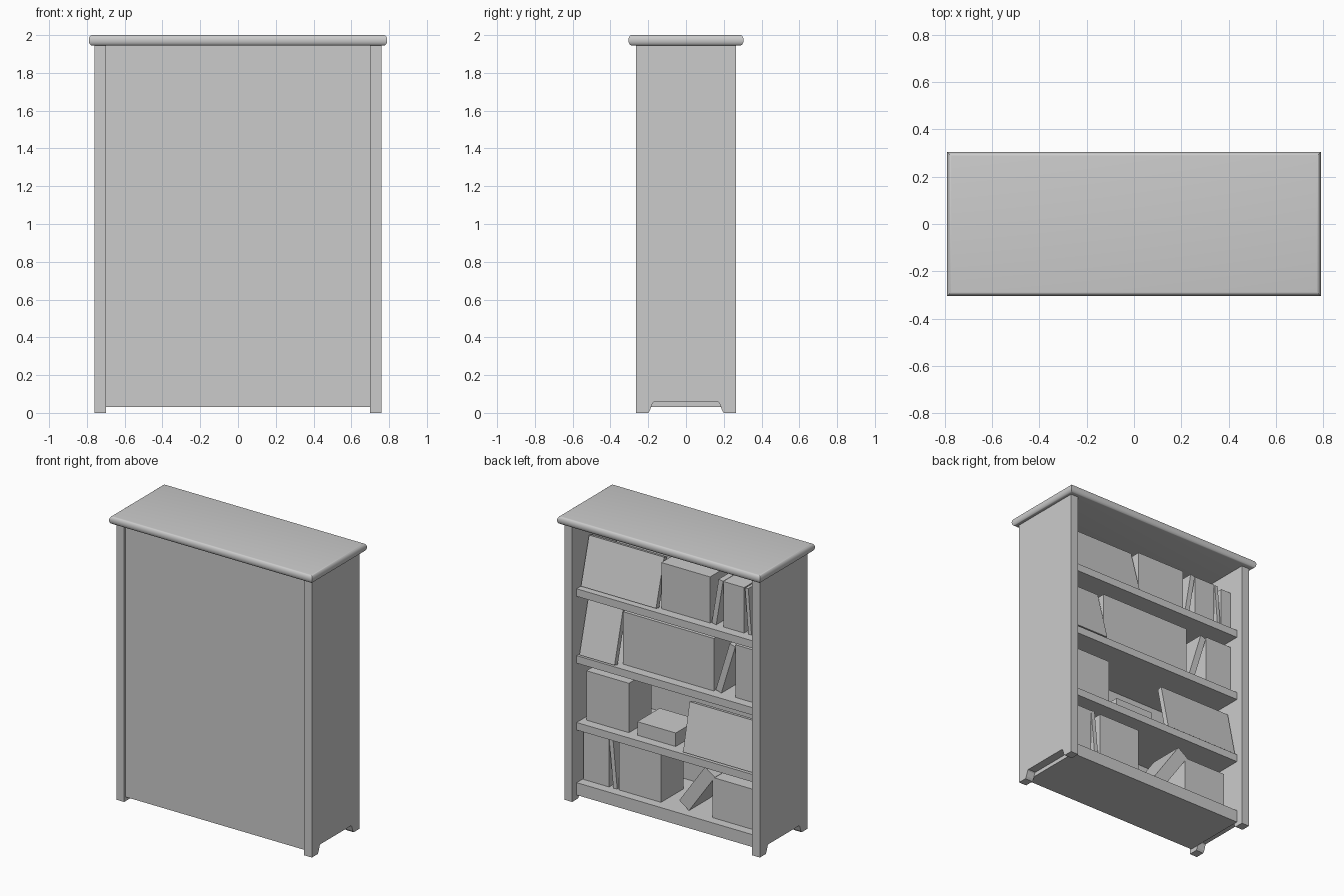
import bpy, bmesh
from math import sin, cos, pi, radians

old = bpy.data.objects.get("Cube")
if old:
    bpy.data.objects.remove(old, do_unlink=True)

grey = bpy.data.materials.new("plain_grey")
grey.use_nodes = True
colour = (0.6, 0.6, 0.6, 1)
grey.diffuse_color = colour
grey.node_tree.nodes["Principled BSDF"].inputs["Base Color"].default_value = colour


def finish(name, bm):
    bmesh.ops.recalc_face_normals(bm, faces=bm.faces)
    mesh = bpy.data.meshes.new(name)
    bm.to_mesh(mesh)
    bm.free()
    mesh.materials.append(grey)
    obj = bpy.data.objects.new(name, mesh)
    bpy.context.collection.objects.link(obj)
    return obj


def loft(name, rings):
    """Skin closed rings in order and cap both ends."""
    bm = bmesh.new()
    loops = [[bm.verts.new(p) for p in ring] for ring in rings]
    n = len(loops[0])
    for a, b in zip(loops, loops[1:]):
        for i in range(n):
            j = (i + 1) % n
            bm.faces.new((a[i], a[j], b[j], b[i]))
    bm.faces.new(loops[0])
    bm.faces.new(loops[-1])
    return finish(name, bm)


def prism(name, profile, axis, lo, hi):
    """Extrude a (u, z) profile along x or y."""
    def place(t):
        return [(t, u, z) if axis == "x" else (u, t, z) for u, z in profile]
    return loft(name, [place(lo), place(hi)])


def box(name, x, y, z):
    return prism(name, [(y[0], z[0]), (y[1], z[0]), (y[1], z[1]), (y[0], z[1])], "x", *x)


def leaning(name, axis, span, pivot, z, length, thick, tilt, toward):
    """Slab tipped by tilt degrees about the bottom corner it rests on."""
    s, c = sin(radians(tilt)), cos(radians(tilt))
    d, w = (toward * s * length, c * length), (-toward * c * thick, s * thick)
    prism(name, [(pivot, z), (pivot + d[0], z + d[1]),
                 (pivot + d[0] + w[0], z + d[1] + w[1]), (pivot + w[0], z + w[1])],
          axis, *span)


# Case: side boards with cut-out feet, recessed panel, base and shelves
half = [(0.265, 1.945), (0.265, 0), (0.2, 0), (0.19, 0.015), (0.178, 0.05), (0.17, 0.057)]
side = half + [(-y, z) for y, z in reversed(half)]
prism("side_left", side, "x", 0.7, 0.76)
prism("side_right", side, "x", -0.76, -0.7)
box("closing_panel", (-0.7, 0.7), (-0.25, -0.23), (0.03, 1.945))

INNER, DEPTH = (-0.7, 0.7), (-0.235, 0.215)
floors = [0.117, 0.54, 1.01, 1.48]
box("base_board", INNER, DEPTH, (0.03, floors[0]))
for i, top in enumerate(floors[1:], 1):
    box(f"shelf_{i}", INNER, DEPTH, (top - 0.053, top))

# Cornice: mitred slab with a rounded edge
rings = []
for k in range(13):
    a = -pi / 2 + pi * k / 12
    inset = 0.018 * (1 - cos(a))
    x, y, z = 0.79 - inset, 0.305 - inset, 1.9725 + 0.0275 * sin(a)
    rings.append([(-x, -y, z), (x, -y, z), (x, y, z), (-x, y, z)])
cornice = loft("cornice", rings)
bpy.ops.object.select_all(action="DESELECT")
cornice.select_set(True)
bpy.context.view_layer.objects.active = cornice
bpy.ops.object.shade_smooth_by_angle(angle=radians(35))

# Upright blocks of books: shelf index, x range, top height
BOOK_Y = (-0.1, 0.15)
blocks = [
    (0, 0.493, 0.694, 0.459), (0, 0.089, 0.415, 0.46), (0, -0.645, -0.31, 0.4),
    (1, 0.339, 0.67, 0.887), (1, -0.025, 0.274, 0.635),
    (2, -0.321, 0.385, 1.379), (2, -0.698, -0.49, 1.38),
    (3, -0.292, 0.087, 1.804), (3, -0.557, -0.396, 1.8), (3, -0.698, -0.62, 1.79),
]
for i, (s, x0, x1, top) in enumerate(blocks, 1):
    box(f"book_block_{i}", (x0, x1), BOOK_Y, (floors[s], top))

# Books tipped sideways: shelf, pivot x, length, thickness, tilt, direction
tipped = [
    (0, 0.46, 0.345, 0.03, 5.5, 1), (0, -0.128, 0.351, 0.092, 35, -1),
    (2, -0.38, 0.37, 0.045, 17, -1),
    (3, -0.34, 0.325, 0.035, 9.5, -1), (3, -0.59, 0.32, 0.025, 4.6, 1),
]
for i, (s, x, length, thick, tilt, way) in enumerate(tipped, 1):
    leaning(f"tipped_book_{i}", "y", BOOK_Y, x, floors[s], length, thick, tilt, way)

# Books showing their covers, tipped back: shelf, x range, pivot y, length, tilt
covers = [
    (1, -0.69, -0.121, 0.17, 0.335, 12.5),
    (2, 0.407, 0.68, 0.178, 0.375, 15),
    (3, 0.104, 0.688, 0.15, 0.338, 15.5),
]
for i, (s, x0, x1, y, length, tilt) in enumerate(covers, 1):
    leaning(f"cover_book_{i}", "x", (x0, x1), y, floors[s], length, 0.036, tilt, -1)
